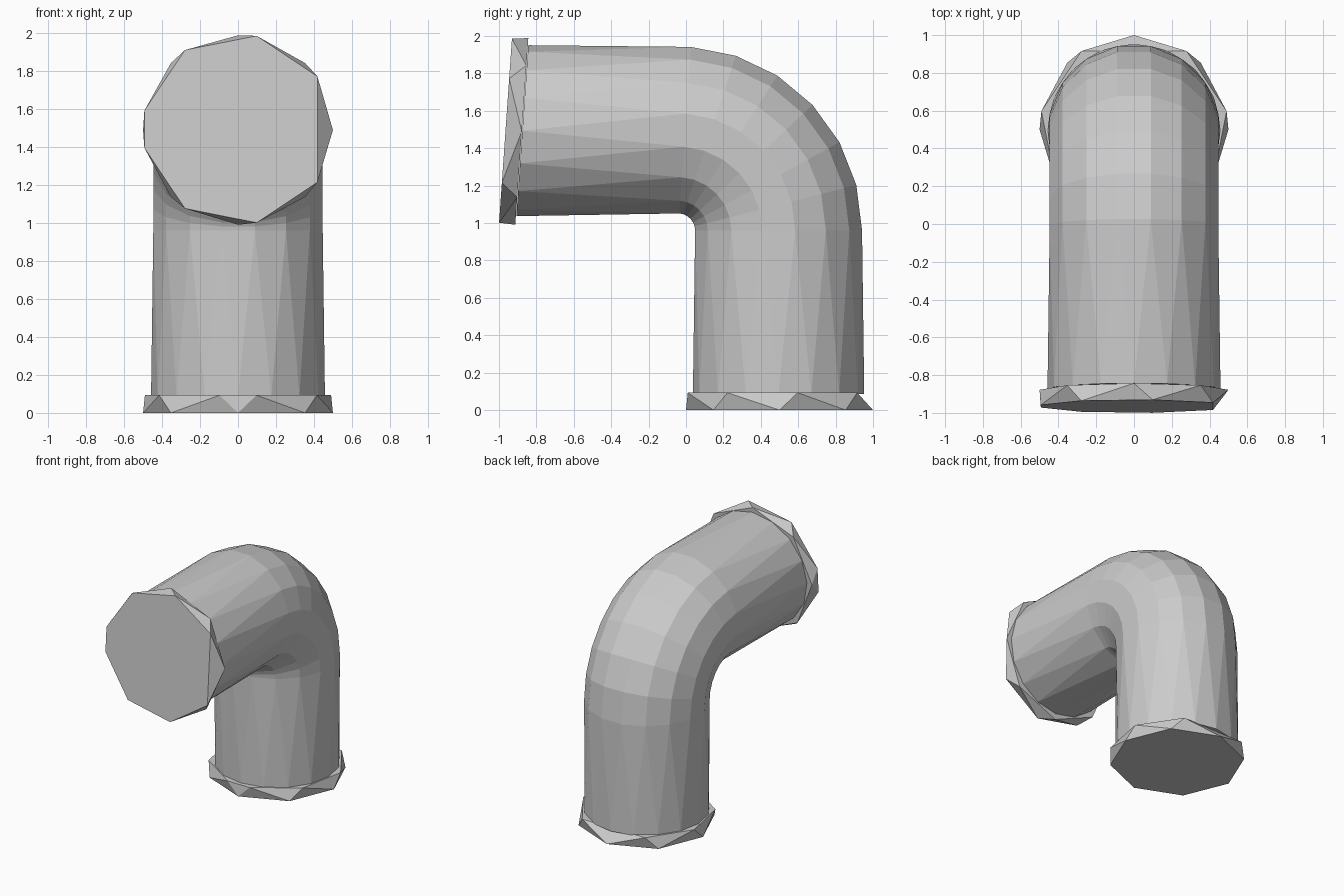
import bpy, bmesh
from math import sin, cos, radians
from mathutils import Vector

if "Cube" in bpy.data.objects:
    bpy.data.objects.remove(bpy.data.objects["Cube"])

TILT = 86  # total sweep of the elbow in degrees


def ring(y, z, tilt, radius, angles):
    """Points around (0, y, z) in the plane of the x axis and the tilted radial axis."""
    t = radians(tilt)
    u = Vector((0, cos(t), sin(t)))
    return [Vector((0, y, z)) + radius * (cos(radians(a)) * Vector((1, 0, 0)) + sin(radians(a)) * u)
            for a in angles]


def finish(bm, name):
    bmesh.ops.recalc_face_normals(bm, faces=bm.faces)
    mesh = bpy.data.meshes.new(name)
    bm.to_mesh(mesh)
    bm.free()
    obj = bpy.data.objects.new(name, mesh)
    bpy.context.collection.objects.link(obj)
    return obj


def flange(name, ring_a, ring_b):
    bm = bmesh.new()
    for p in ring_a + ring_b:
        bm.verts.new(p)
    bmesh.ops.convex_hull(bm, input=bm.verts[:])
    bmesh.ops.dissolve_limit(bm, angle_limit=radians(0.5), verts=bm.verts[:], edges=bm.edges[:])
    return finish(bm, name)


# Elbow pipe: 16 sides, six bend segments, straight ends with half-step twisted end rings
N = 16
even = [i * 360 / N for i in range(N)]
offset = [a + 180 / N for a in even]
R, CY, CZ = 0.538, -0.043, 0.96
rings = [ring(0.495, 0.085, 0, 0.458, even)]
for k in range(7):
    d = TILT * k / 6
    rings.append(ring(CY + R * cos(radians(d)), CZ + R * sin(radians(d)), d, 0.455, offset))
rings.append(ring(-0.875, 1.494, TILT, 0.458, even))

bm = bmesh.new()
loops = [[bm.verts.new(p) for p in r] for r in rings]
for k, (a, b) in enumerate(zip(loops, loops[1:])):
    for i in range(N):
        j = (i + 1) % N
        if k == 0:
            bm.faces.new((a[i], a[j], b[i]))
            bm.faces.new((a[j], b[j], b[i]))
        elif k == len(loops) - 2:
            bm.faces.new((a[i], b[j], b[i]))
            bm.faces.new((a[i], a[j], b[j]))
        else:
            bm.faces.new((a[i], a[j], b[j], b[i]))
bm.faces.new(loops[0])
bm.faces.new(loops[-1])
finish(bm, "elbow_pipe")

# Faceted end flanges: one regular octagon rim, one rim with a wide and a narrow side
octagon = [45 * i for i in range(8)]
uneven = [s * (33.75 + 45 * i) for i in range(4) for s in (1, -1)]
flange("base_flange",
       ring(0.5, 0.0, 0, 0.5, octagon),
       ring(0.5, 0.093, 0, 0.5, [a + 90 for a in uneven]))
flange("front_flange",
       ring(-0.965, 1.494, TILT, 0.503, uneven),
       ring(-0.878, 1.49, TILT, 0.5, octagon))
